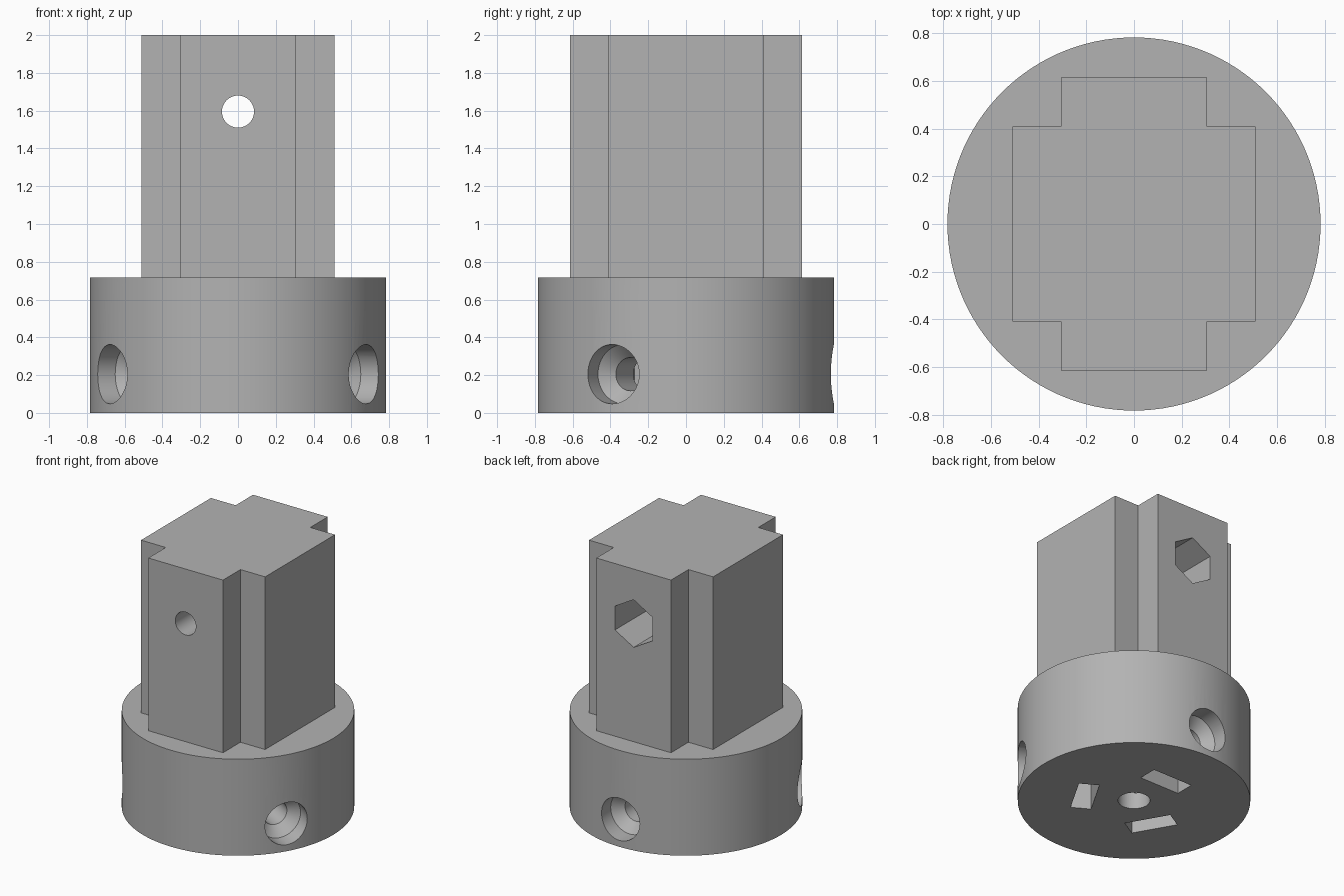
import bpy, bmesh, math
from mathutils import Matrix, Vector

if "Cube" in bpy.data.objects:
    bpy.data.objects.remove(bpy.data.objects["Cube"])

grey = bpy.data.materials.new("plain grey")
grey.diffuse_color = (0.45, 0.45, 0.45, 1)
grey.use_nodes = True
grey.node_tree.nodes["Principled BSDF"].inputs["Base Color"].default_value = grey.diffuse_color


def make(name, bm):
    bmesh.ops.recalc_face_normals(bm, faces=bm.faces)
    me = bpy.data.meshes.new(name)
    bm.to_mesh(me)
    bm.free()
    me.materials.append(grey)
    ob = bpy.data.objects.new(name, me)
    bpy.context.collection.objects.link(ob)
    return ob


def turned(name, stations, sides, matrix=Matrix(), phase=0.0):
    """Solid of stacked rings, stations = (height, radius) along local z."""
    bm = bmesh.new()
    rings = []
    for h, r in stations:
        angles = [phase + 2 * math.pi * i / sides for i in range(sides)]
        rings.append([bm.verts.new((r * math.cos(a), r * math.sin(a), h)) for a in angles])
    for lo, hi in zip(rings, rings[1:]):
        for i in range(sides):
            j = (i + 1) % sides
            bm.faces.new((lo[i], lo[j], hi[j], hi[i]))
    bm.faces.new(rings[0])
    bm.faces.new(rings[-1])
    bm.transform(matrix)
    return make(name, bm)


def prism(name, outline, z0, z1, matrix=Matrix()):
    bm = bmesh.new()
    face = bm.faces.new([bm.verts.new((x, y, z0)) for x, y in outline])
    top = bmesh.ops.extrude_face_region(bm, geom=[face])["geom"]
    bmesh.ops.translate(bm, vec=(0, 0, z1 - z0),
                        verts=[v for v in top if isinstance(v, bmesh.types.BMVert)])
    bm.transform(matrix)
    return make(name, bm)


def combine(body, other, operation):
    mod = body.modifiers.new(operation, 'BOOLEAN')
    mod.operation = operation
    mod.solver = 'EXACT'
    mod.object = other
    bpy.context.view_layer.objects.active = body
    bpy.ops.object.modifier_apply(modifier=mod.name)
    bpy.data.objects.remove(other)


# Round base and cross-shaped post, joined into one solid
body = turned("coupling_body", [(0, 0.783), (0.717, 0.783)], 120)
quarter = [(0.51, 0.41), (0.307, 0.41), (0.307, 0.615)]
cross = (quarter + [(-x, y) for x, y in reversed(quarter)]
         + [(-x, -y) for x, y in quarter] + [(x, -y) for x, y in reversed(quarter)])
combine(body, prism("post", cross, 0.6, 2.0), 'UNION')

# Blind shaft bore in the underside
combine(body, turned("shaft_bore", [(-0.1, 0.108), (0.5, 0.108)], 48), 'DIFFERENCE')

# Three countersunk radial screw holes, each with a nut slot from below
for degrees in (-30, 90, 210):
    spin = Matrix.Rotation(math.radians(degrees), 4, 'Z')
    slot = [(0.265, -0.163), (0.405, -0.163), (0.405, 0.163), (0.265, 0.163)]
    combine(body, prism("nut_slot", slot, -0.1, 0.38, spin), 'DIFFERENCE')
    outward = spin @ Matrix.Translation((0, 0, 0.205)) @ Matrix.Rotation(math.pi / 2, 4, 'Y')
    profile = [(0.04, 0.088), (0.59, 0.088), (0.66, 0.157), (0.9, 0.157)]
    combine(body, turned("screw_hole", profile, 48, outward), 'DIFFERENCE')

# Cross bolt through the post: round at the front, hexagonal pocket at the back
backward = Matrix.Translation((0, 0, 1.595)) @ Matrix.Rotation(-math.pi / 2, 4, 'X')
combine(body, turned("bolt_hole", [(-0.8, 0.085), (0.1, 0.085)], 48, backward), 'DIFFERENCE')
combine(body, turned("hex_pocket", [(0.0, 0.177), (0.8, 0.177)], 6, backward, math.pi / 6),
        'DIFFERENCE')

# Smooth the round walls, keep the edges crisp
bpy.ops.object.select_all(action='DESELECT')
body.select_set(True)
bpy.context.view_layer.objects.active = body
bpy.ops.object.shade_smooth_by_angle(angle=math.radians(30))
